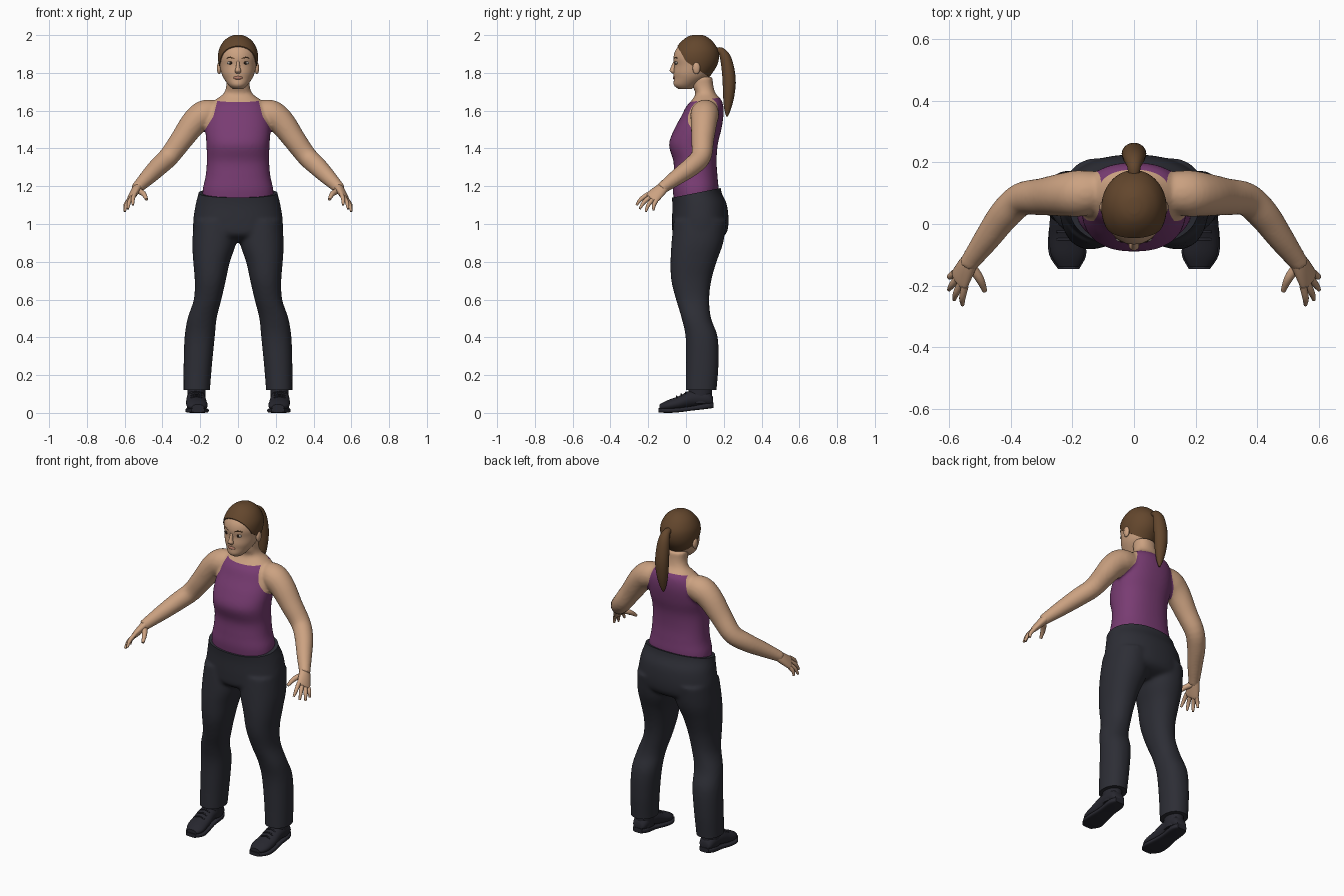
import bpy, bmesh, math
from mathutils import Vector

if "Cube" in bpy.data.objects:
    bpy.data.objects.remove(bpy.data.objects["Cube"])

X, Y, Z = Vector((1, 0, 0)), Vector((0, 1, 0)), Vector((0, 0, 1))


def material(name, r, g, b):
    m = bpy.data.materials.new(name)
    m.use_nodes = True
    m.diffuse_color = (r, g, b, 1)
    bsdf = m.node_tree.nodes["Principled BSDF"]
    bsdf.inputs["Base Color"].default_value = (r, g, b, 1)
    bsdf.inputs["Roughness"].default_value = 0.7
    return m


skin = material("skin", .60, .36, .22)
purple = material("purple cloth", .19, .045, .17)
navy = material("dark trouser cloth", .026, .027, .036)
leather = material("dark leather", .02, .02, .028)
brown = material("brown hair", .125, .062, .026)
dark = material("dark eye", .025, .015, .01)
white = material("eye white", .5, .45, .4)
pink = material("lip", .45, .2, .14)


def smooth_rows(rows, steps):
    """Catmull-Rom interpolation through rows of x, y, z, width, depth."""
    out = []
    for i in range(len(rows) - 1):
        a, b, c, d = (rows[max(0, min(len(rows) - 1, i + k))] for k in (-1, 0, 1, 2))
        for s in range(steps):
            t = s / steps
            out.append([q + .5 * t * (r - p + t * (2*p - 5*q + 4*r - w + t * (3*(q - r) + w - p)))
                        for p, q, r, w in zip(a, b, c, d)])
    return out + [list(rows[-1])]


def loft(bm, rows, axis=None, u=X, sides=32, steps=4, power=2, flip=1):
    """Skin elliptical sections; axis fixes their normal, else they follow the path."""
    rows = smooth_rows(rows, steps)
    pts = [Vector((r[0] * flip, r[1], r[2])) for r in rows]
    u = Vector((u.x * flip, u.y, u.z))
    rings = []
    for i, r in enumerate(rows):
        t = axis or (pts[min(i + 1, len(pts) - 1)] - pts[max(i - 1, 0)]).normalized()
        v = t.cross(u).normalized()
        w = v.cross(t)
        ring = []
        for k in range(sides):
            ang = 2 * math.pi * k / sides
            c, s = math.cos(ang), math.sin(ang)
            c = math.copysign(abs(c) ** (2 / power), c)
            s = math.copysign(abs(s) ** (2 / power), s)
            ring.append(bm.verts.new(pts[i] + w * c * r[3] + v * s * r[4]))
        rings.append(ring)
    for a, b in zip(rings, rings[1:]):
        for k in range(sides):
            n = (k + 1) % sides
            bm.faces.new((a[k], a[n], b[n], b[k]))
    bm.faces.new(rings[0])
    bm.faces.new(rings[-1])


def profile(*rows):
    """Turn height, front, back, half-width into centred sections."""
    return [(0, (f + b) / 2, z, w, (b - f) / 2) for z, f, b, w in rows]


def finish(name, bm, *mats):
    bmesh.ops.recalc_face_normals(bm, faces=bm.faces)
    me = bpy.data.meshes.new(name)
    bm.to_mesh(me)
    bm.free()
    ob = bpy.data.objects.new(name, me)
    bpy.context.collection.objects.link(ob)
    for m in mats:
        me.materials.append(m)
    activate(ob)
    bpy.ops.object.shade_smooth_by_angle(angle=math.radians(45))
    return ob


def activate(ob):
    bpy.ops.object.select_all(action='DESELECT')
    ob.select_set(True)
    bpy.context.view_layer.objects.active = ob


def fuse(bm, voxel, rounds):
    """Blend overlapping lofts into one skin and return it as a new bmesh."""
    ob = finish("blend", bm)
    rem = ob.modifiers.new("remesh", 'REMESH')
    rem.mode, rem.voxel_size = 'VOXEL', voxel
    sm = ob.modifiers.new("smooth", 'SMOOTH')
    sm.factor, sm.iterations = .5, rounds
    for m in ("remesh", "smooth"):
        bpy.ops.object.modifier_apply(modifier=m)
    out = bmesh.new()
    out.from_mesh(ob.data)
    bpy.data.objects.remove(ob)
    return out


def cut(bm, point, normal, clear=False):
    res = bmesh.ops.bisect_plane(bm, geom=bm.verts[:] + bm.edges[:] + bm.faces[:],
                                 plane_co=point, plane_no=normal, clear_outer=clear)
    if clear:
        edges = [e for e in res["geom_cut"] if isinstance(e, bmesh.types.BMEdge)]
        bmesh.ops.holes_fill(bm, edges=edges, sides=0)


def ball(name, centre, size, mat):
    bm = bmesh.new()
    bmesh.ops.create_uvsphere(bm, u_segments=20, v_segments=12, radius=1)
    bmesh.ops.scale(bm, vec=size, verts=bm.verts)
    bmesh.ops.translate(bm, vec=centre, verts=bm.verts)
    finish(name, bm, mat)


# Upper body: torso, neck and arms blended, then split into top and skin
bm = bmesh.new()
loft(bm, profile((1.10, -.06, .16, .185), (1.18, -.07, .172, .187), (1.25, -.067, .167, .172),
                 (1.33, -.066, .162, .165), (1.42, -.09, .168, .167), (1.50, -.063, .187, .172),
                 (1.57, -.025, .198, .165), (1.62, 0, .198, .15), (1.655, .03, .188, .122),
                 (1.69, .05, .158, .077), (1.73, .035, .145, .062), (1.78, .03, .14, .062)),
     axis=Z, power=2.3, sides=48)
for s in (1, -1):
    loft(bm, [(.10, .11, 1.59, .06, .06), (.17, .10, 1.583, .075, .075), (.23, .095, 1.54, .07, .07),
              (.30, .088, 1.445, .06, .06), (.365, .08, 1.358, .054, .054), (.42, .03, 1.305, .051, .051),
              (.475, -.045, 1.25, .043, .043), (.53, -.12, 1.195, .032, .032),
              (.54, -.135, 1.185, .031, .031)], u=Y, flip=s)
bm = fuse(bm, .009, 5)
neckline = (Vector((0, .05, 1.65)), Vector((0, -.15, 1)))
armhole = ((Vector((.10, 0, 1.69)), Vector((1, 0, .25))),
           (Vector((.13, 0, 1.57)), Vector((1, 0, .625))))
cut(bm, *neckline)
for p, n in armhole:
    for s in (1, -1):
        cut(bm, Vector((p.x * s, p.y, p.z)), Vector((n.x * s, n.y, n.z)))
for f in bm.faces:
    c = f.calc_center_median()
    side = Vector((abs(c.x), c.y, c.z))
    inside = any((side - p).dot(n) < 0 for p, n in armhole)
    f.material_index = int(inside and side.x < .195 and (c - neckline[0]).dot(neckline[1]) < 0)
finish("upper_body_with_top", bm, skin, purple)

# Trousers: pelvis and two legs blended, trimmed at waist and hems
bm = bmesh.new()
loft(bm, profile((1.25, -.075, .18, .20), (1.17, -.077, .187, .208), (1.10, -.072, .217, .225),
                 (1.0, -.074, .225, .238), (.94, -.065, .205, .22), (.905, 0, .13, .1)),
     axis=Z, power=2.2, sides=48)
for s in (1, -1):
    loft(bm, [(.118, .075, 1.02, .115, .14), (.126, .06, .9, .116, .137), (.14, .04, .8, .097, .122),
              (.147, .028, .7, .082, .106), (.161, .035, .6, .073, .088), (.19, .055, .5, .077, .078),
              (.203, .083, .4, .08, .085), (.213, .086, .25, .075, .086), (.218, .08, .12, .07, .082),
              (.218, .08, .06, .07, .082)], axis=Z, power=2.2, flip=s)
bm = fuse(bm, .01, 6)
cut(bm, Vector((0, -.07, 1.14)), Vector((0, -.2, 1)), True)
cut(bm, Vector((0, 0, .12)), -Z, True)
finish("trousers", bm, navy)

# Head, with nose
bm = bmesh.new()
skull = profile((1.715, -.04, .03, .028), (1.735, -.064, .06, .05), (1.77, -.064, .11, .075),
                (1.80, -.066, .135, .088), (1.84, -.062, .16, .097), (1.88, -.066, .17, .102),
                (1.92, -.055, .165, .097), (1.96, -.024, .14, .076), (1.985, .008, .11, .046),
                (1.995, .035, .085, .018))
loft(bm, skull, axis=Z, sides=48)
loft(bm, [(0, -.06, 1.862, .007, .006), (0, -.068, 1.828, .011, .013), (0, -.07, 1.81, .017, .016),
          (0, -.062, 1.796, .011, .008)], axis=Z, sides=16)
finish("head", bm, skin)

# Hair cap trimmed along the hairline, and the ponytail
bm = bmesh.new()
loft(bm, skull, axis=Z, sides=48)
centre = Vector((0, .055, 1.86))
for v in bm.verts:
    v.co = centre + (v.co - centre) * 1.04
cut(bm, Vector((0, 0, 1.86)), Vector((0, -.67, -1)), True)
cut(bm, Vector((0, 0, 1.86)), Vector((0, -1.8, -1)), True)
finish("hair_cap", bm, brown)
bm = bmesh.new()
loft(bm, [(0, .15, 1.91, .018, .018), (0, .185, 1.915, .022, .02), (0, .212, 1.87, .034, .03),
          (0, .228, 1.77, .04, .035), (0, .226, 1.68, .034, .03), (0, .22, 1.61, .02, .018),
          (0, .217, 1.57, .005, .005)], sides=20)
finish("ponytail", bm, brown)

ball("lips", (0, -.062, 1.774), (.024, .008, .009), pink)

palm_across = Vector((-.51, -.68, .53))
knuckle = Vector((.565, -.18, 1.14))
fingertips = ((.033, (.556, -.262, 1.10)), (.011, (.583, -.245, 1.08)),
              (-.011, (.6, -.213, 1.066)), (-.032, (.6, -.172, 1.073)))

for s, side in ((1, "left"), (-1, "right")):
    # Face details
    ball(side + "_ear", (.1 * s, .055, 1.825), (.012, .02, .032), skin)
    ball(side + "_eye", (.04 * s, -.05, 1.853), (.018, .008, .008), white)
    ball(side + "_iris", (.039 * s, -.055, 1.853), (.008, .005, .008), dark)
    bm = bmesh.new()
    loft(bm, [(.018, -.062, 1.876, .003, .004), (.04, -.055, 1.882, .003, .004),
              (.062, -.042, 1.877, .002, .002)], u=Y, sides=8, flip=s)
    finish(side + "_eyebrow", bm, brown)

    # Hand: palm, thumb and four fingers
    bm = bmesh.new()
    loft(bm, [(.525, -.11, 1.203, .028, .024), (.545, -.143, 1.173, .037, .022),
              (.565, -.18, 1.14, .042, .016), (.569, -.188, 1.133, .036, .01)],
         u=palm_across, sides=20, flip=s)
    loft(bm, [(.53, -.135, 1.178, .016, .016), (.5, -.178, 1.16, .014, .014),
              (.484, -.217, 1.13, .008, .008)], u=palm_across, sides=12, flip=s)
    for offset, tip in fingertips:
        base, tip = knuckle + palm_across * offset, Vector(tip)
        mid = base.lerp(tip, .55) + Vector((.004, -.004, .005))
        loft(bm, [(*base, .012, .012), (*mid, .0105, .0105), (*tip, .006, .006)],
             u=palm_across, sides=12, flip=s)
    finish(side + "_hand", bm, skin)

    # Shoe: ankle shaft, upper, sole and laces
    bm = bmesh.new()
    loft(bm, [(.22, .075, .05, .048, .06), (.22, .075, .10, .048, .063), (.22, .08, .16, .048, .06)],
         axis=Z, flip=s)
    loft(bm, [(.222, .142, .06, .03, .025), (.222, .115, .075, .045, .042), (.222, .03, .075, .05, .045),
              (.22, -.04, .052, .055, .036), (.215, -.1, .038, .054, .028), (.212, -.14, .03, .032, .015)],
         axis=-Y, flip=s)
    finish(side + "_shoe", bm, leather)
    bm = bmesh.new()
    loft(bm, [(.222, .145, .04, .03, .014), (.222, .11, .036, .048, .015), (.222, .03, .024, .048, .012),
              (.22, -.04, .015, .058, .012), (.215, -.1, .012, .06, .012), (.212, -.146, .014, .034, .011)],
         axis=-Y, power=4, flip=s)
    finish(side + "_sole", bm, leather)
    bm = bmesh.new()
    for k in range(3):
        y, z = -.05 + .025 * k, .087 + .011 * k
        loft(bm, [(.19, y, z - .008, .004, .004), (.22, y, z + .002, .004, .004),
                  (.25, y, z - .008, .004, .004)], u=Y, sides=8, flip=s)
    finish(side + "_laces", bm, leather)
